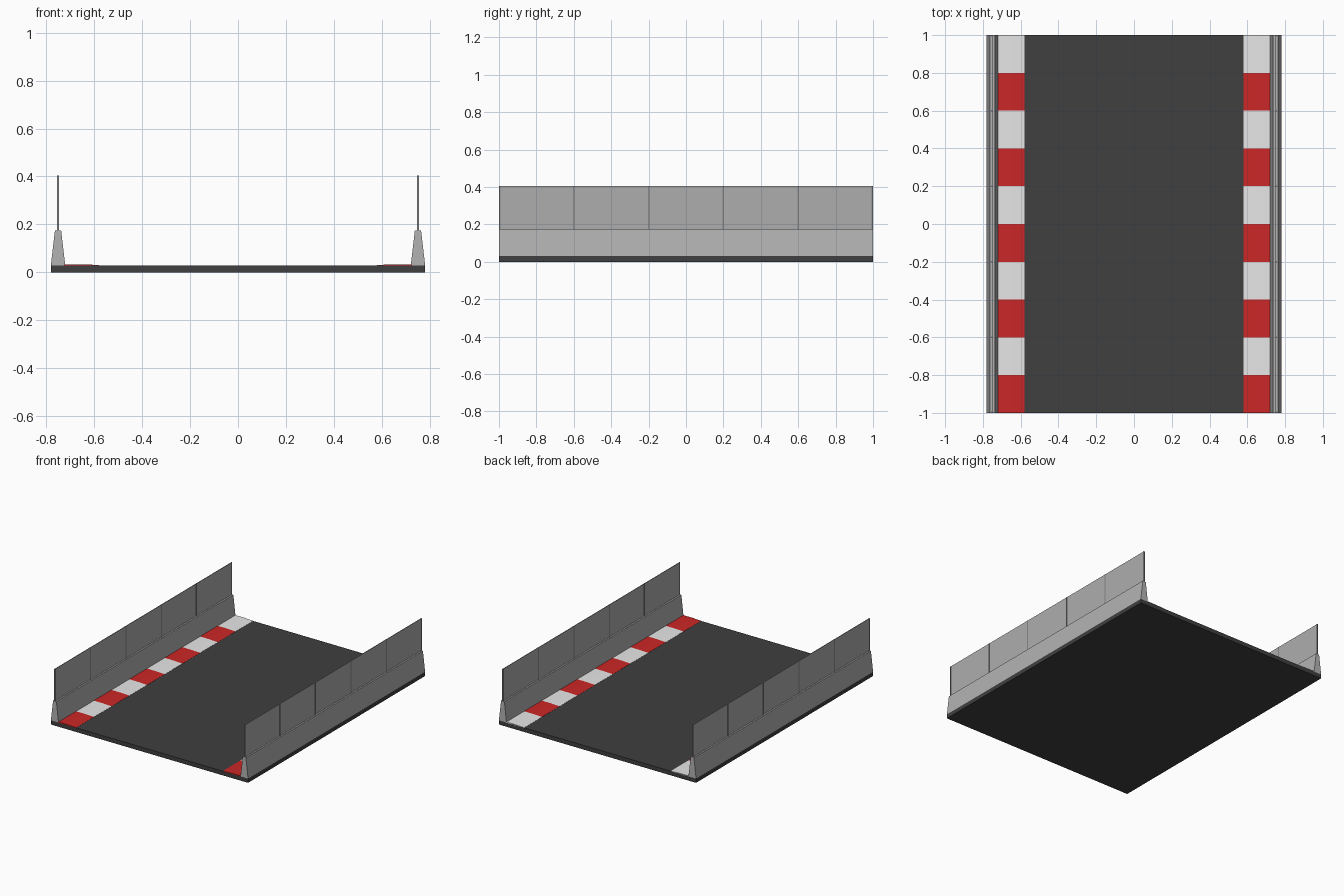
import bpy
import bmesh

cube = bpy.data.objects.get("Cube")
if cube:
    bpy.data.objects.remove(cube, do_unlink=True)


def material(name, rgb):
    m = bpy.data.materials.new(name)
    m.use_nodes = True
    m.diffuse_color = (*rgb, 1)
    m.node_tree.nodes["Principled BSDF"].inputs["Base Color"].default_value = (*rgb, 1)
    return m


asphalt = material("asphalt", (0.05, 0.05, 0.05))
red = material("kerb red", (0.6, 0.02, 0.02))
white = material("kerb white", (0.8, 0.8, 0.8))
concrete = material("concrete", (0.45, 0.45, 0.45))
mesh_grey = material("fence grey", (0.42, 0.42, 0.42))
steel = material("post steel", (0.25, 0.25, 0.25))


def extrude(name, profile, y0, y1, mat):
    """Solid with an x-z profile swept along y."""
    bm = bmesh.new()
    face = bm.faces.new([bm.verts.new((x, y0, z)) for x, z in profile])
    swept = bmesh.ops.extrude_face_region(bm, geom=[face])["geom"]
    verts = [v for v in swept if isinstance(v, bmesh.types.BMVert)]
    bmesh.ops.translate(bm, verts=verts, vec=(0, y1 - y0, 0))
    bmesh.ops.recalc_face_normals(bm, faces=bm.faces)
    mesh = bpy.data.meshes.new(name)
    bm.to_mesh(mesh)
    bm.free()
    mesh.materials.append(mat)
    obj = bpy.data.objects.new(name, mesh)
    bpy.context.collection.objects.link(obj)
    return obj


def box(x0, x1, z0, z1):
    return [(x0, z0), (x1, z0), (x1, z1), (x0, z1)]


ROAD_TOP, WALL_TOP, FENCE_TOP = 0.03, 0.175, 0.405
FENCE_X, STRIPE, SPAN = 0.75, 0.2, 0.4

# Road slab
extrude("road", box(-0.78, 0.78, 0, ROAD_TOP), -1, 1, asphalt)

kerb = [(0.58, 0.028), (0.725, 0.028), (0.725, 0.034), (0.65, 0.034), (0.58, 0.031)]
wall = [(0.72, ROAD_TOP), (0.78, ROAD_TOP), (0.763, WALL_TOP), (0.737, WALL_TOP)]
panel = box(FENCE_X - 0.002, FENCE_X + 0.002, WALL_TOP, FENCE_TOP)
post = box(FENCE_X - 0.004, FENCE_X + 0.004, WALL_TOP, FENCE_TOP)

for side, s in (("left", 1), ("right", -1)):
    def part(name, profile, y0, y1, mat):
        extrude(f"{side}_{name}", [(s * x, z) for x, z in profile], y0, y1, mat)

    # Striped kerb
    for i in range(10):
        y = -1 + i * STRIPE
        part(f"kerb_{i + 1}", kerb, y, y + STRIPE, white if i % 2 else red)

    # Barrier wall and the fence on top
    part("barrier", wall, -1, 1, concrete)
    part("fence", panel, -1, 1, mesh_grey)

    # Fence posts, kept flush with both ends
    for i in range(6):
        y = max(-0.996, min(0.996, -1 + i * SPAN))
        part(f"post_{i + 1}", post, y - 0.004, y + 0.004, steel)
